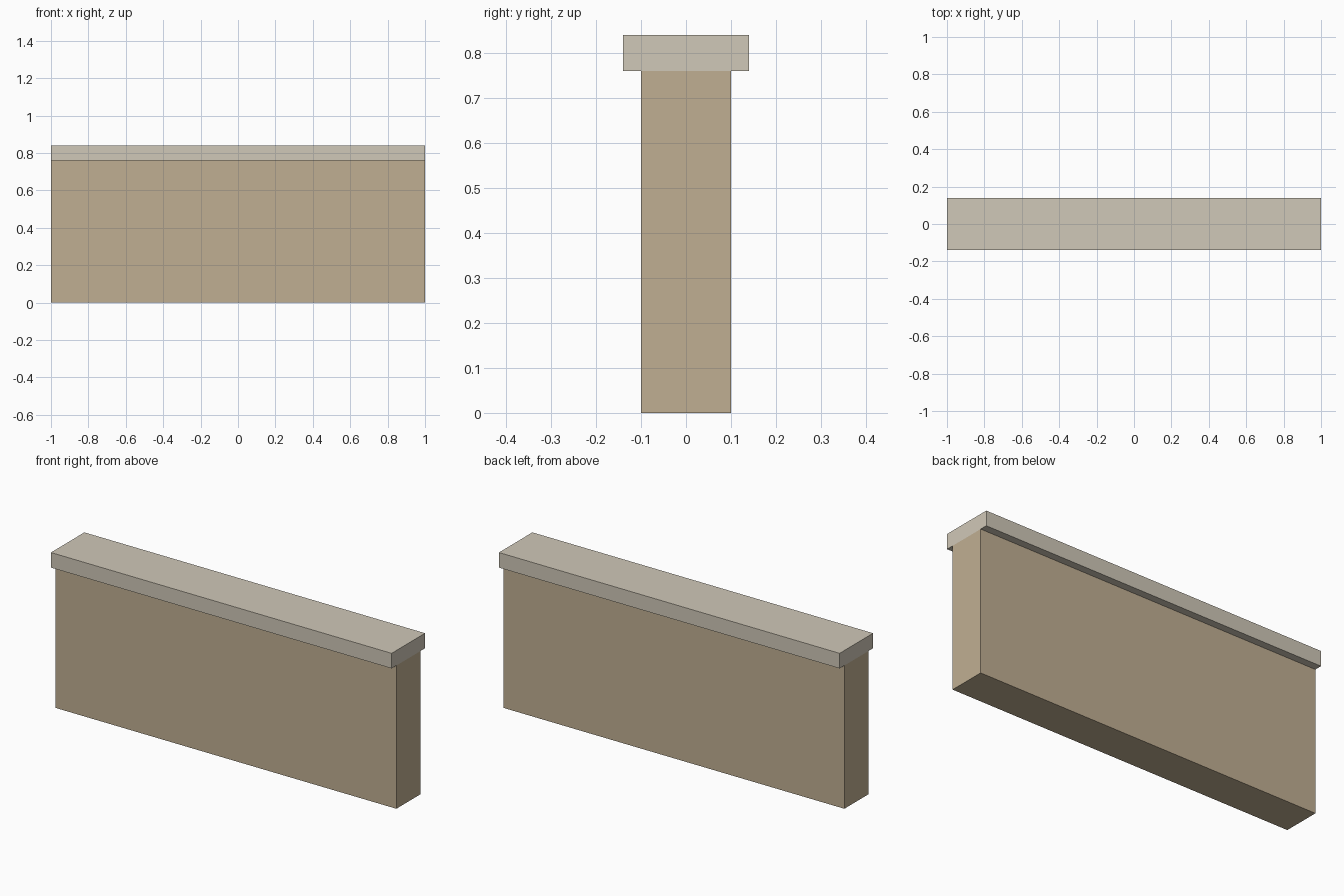
import bpy

if "Cube" in bpy.data.objects:
    bpy.data.objects.remove(bpy.data.objects["Cube"])


def material(name, color):
    mat = bpy.data.materials.new(name)
    mat.diffuse_color = (*color, 1)
    mat.use_nodes = True
    mat.node_tree.nodes["Principled BSDF"].inputs["Base Color"].default_value = mat.diffuse_color
    return mat


def box(name, length, depth, bottom, top, mat):
    bpy.ops.mesh.primitive_cube_add(size=1, location=(0, 0, (bottom + top) / 2))
    obj = bpy.context.object
    obj.name = name
    obj.scale = (length, depth, top - bottom)
    bpy.ops.object.transform_apply(location=False, rotation=False, scale=True)
    obj.data.materials.append(mat)
    return obj


# Low wall body
box("wall", 2.0, 0.20, 0.0, 0.76, material("sandstone", (0.53, 0.43, 0.29)))

# Overhanging coping slab
box("coping", 2.0, 0.28, 0.76, 0.84, material("pale_stone", (0.63, 0.58, 0.48)))
